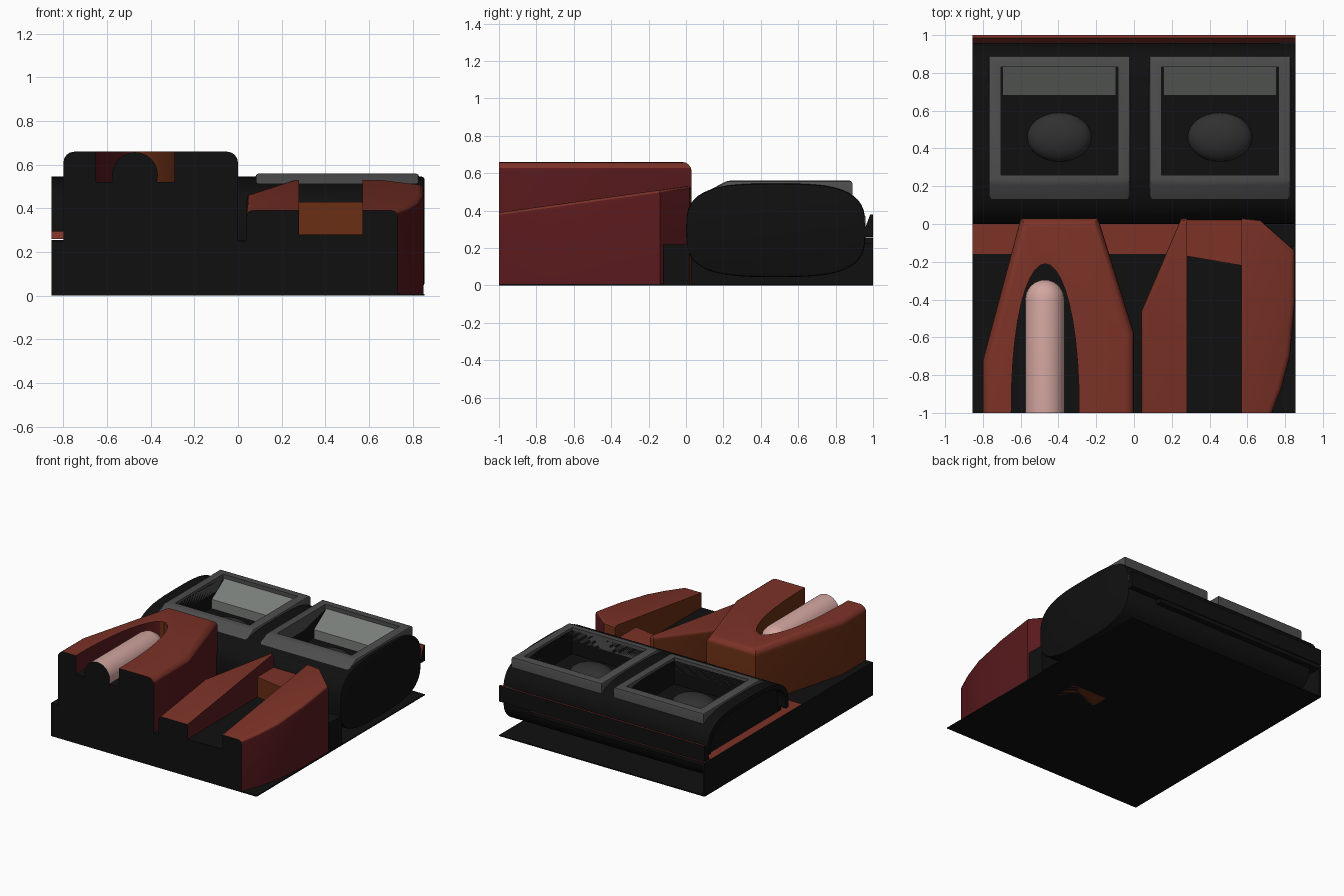
import bpy, bmesh, math
from mathutils import Vector

if "Cube" in bpy.data.objects:
    bpy.data.objects.remove(bpy.data.objects["Cube"])

COLOURS = {
    "black": (.005, .005, .005), "red": (.2, .032, .02), "dark_red": (.1, .01, .012),
    "brown": (.14, .027, .007), "pink": (.65, .38, .35), "grey": (.075, .075, .075),
    "light_grey": (.19, .205, .19), "charcoal": (.03, .03, .03)}
MATS = {}
for n, c in COLOURS.items():
    MATS[n] = bpy.data.materials.new(n)
    MATS[n].diffuse_color = (*c, 1)


def finish(name, bm, rule):
    """Make an object; rule is a colour name or a function (centre, normal) -> name."""
    bmesh.ops.recalc_face_normals(bm, faces=bm.faces)
    me = bpy.data.meshes.new(name)
    bm.to_mesh(me)
    bm.free()
    ob = bpy.data.objects.new(name, me)
    bpy.context.collection.objects.link(ob)
    paint(ob, rule)
    return ob


def paint(ob, rule):
    me = ob.data
    me.materials.clear()
    names = []
    for p in me.polygons:
        n = rule if isinstance(rule, str) else rule(p.center, p.normal)
        if n not in names:
            names.append(n)
        p.material_index = names.index(n)
    for n in names:
        me.materials.append(MATS[n])


def prism(pts, axis, a, b):
    """Extrude a profile: axis z takes (x, y) points, axis x takes (y, z) points."""
    bm = bmesh.new()
    vec = (lambda p, t: (p[0], p[1], t)) if axis == "z" else (lambda p, t: (t, p[0], p[1]))
    face = bm.faces.new([bm.verts.new(vec(p, a)) for p in pts])
    r = bmesh.ops.extrude_face_region(bm, geom=[face])
    d = Vector(vec((0, 0), b - a))
    bmesh.ops.translate(bm, vec=d, verts=[v for v in r["geom"] if isinstance(v, bmesh.types.BMVert)])
    bmesh.ops.recalc_face_normals(bm, faces=bm.faces)
    return bm


def box(x0, x1, y0, y1, z0, z1):
    return prism([(x0, y0), (x1, y0), (x1, y1), (x0, y1)], "z", z0, z1)


def bevel(bm, test, w, seg):
    edges = [e for e in bm.edges if test(*[v.co for v in e.verts])]
    bmesh.ops.bevel(bm, geom=edges, offset=w, segments=seg, profile=.5, affect="EDGES")


def cut(ob, bm):
    cutter = finish("cutter", bm, "black")
    mod = ob.modifiers.new("cut", "BOOLEAN")
    mod.operation, mod.solver, mod.object = "DIFFERENCE", "EXACT", cutter
    bpy.context.view_layer.update()
    ev = ob.evaluated_get(bpy.context.evaluated_depsgraph_get())
    me = bpy.data.meshes.new_from_object(ev)
    ob.modifiers.clear()
    ob.data = me
    bpy.data.objects.remove(cutter)


def smooth(ob):
    bpy.ops.object.select_all(action="DESELECT")
    ob.select_set(True)
    bpy.context.view_layer.objects.active = ob
    bpy.ops.object.shade_smooth_by_angle(angle=math.radians(32))


def block_rule(c, n):
    if n.y < -.9 and c.y < -.99 or n.z < -.9:
        return "black"
    if n.z > .35:
        return "red"
    if n.x > .35:
        return "dark_red"
    return "brown"


# base: floor plate, front body, left wall, deck and rear lip
finish("floor_plate", box(-.855, .855, -.16, 1, 0, .008), "black")
finish("front_corner_plate", box(.5, .855, -1, -.16, 0, .008), "black")
finish("front_body", box(-.855, .6, -1, -.16, 0, .25), "black")
finish("left_wall", box(-.855, -.84, -.16, 1, 0, .25), "black")
finish("deck", box(-.855, .6, -.16, 1, .225, .255),
       lambda c, n: "red" if n.z > .5 else "black")
finish("rear_lip", prism([(.94, .26), (1, .26), (1, .38), (.985, .38)], "x", -.855, .855),
       lambda c, n: "black" if abs(n.x) > .5 or n.y > .5 or n.z < -.5 else "red")
finish("corner_support", box(.68, .85, -.12, .02, 0, .22), "black")

# left block with a tapered plan and rounded top
plan = [(-.8, -1), (0, -1), (0, -.58), (-.19, .03), (-.6, .03), (-.8, -.72)]
bm = prism(plan, "z", 0, .66)
bevel(bm, lambda a, b: min(a.z, b.z) > .6 and max(a.y, b.y) > -.99, .05, 4)
left_block = finish("left_block", bm, "red")

# arched groove cut in the left block
arch = [(-.47 + .18 * math.cos(t), -1 + .79 * math.sin(t) ** .9)
        for t in [math.pi * (i + .001) / 20.002 for i in range(21)]]
cut(left_block, prism([(-.65, -1.1), (-.29, -1.1)] + arch, "z", .52, .8))
paint(left_block, lambda c, n: "black" if n.z > .9 and c.z < .53 else block_rule(c, n))
smooth(left_block)

# rounded bar lying in the groove, domed at its rear end
bm = bmesh.new()
R, rings = .105, []
for y, r in [(-1, R), (-.4, R)] + [(-.4 + R * math.sin(a), R * math.cos(a)) for a in (.35, .7, 1.05, 1.4)]:
    rings.append([bm.verts.new((-.472 + r * math.cos(k * math.pi / 12), y,
                                .553 + r * math.sin(k * math.pi / 12))) for k in range(24)])
for a, b in zip(rings, rings[1:]):
    for k in range(24):
        bm.faces.new([a[k], a[k - 1], b[k - 1], b[k]])
bm.faces.new(rings[0])
bm.faces.new(rings[-1])
smooth(finish("groove_bar", bm, lambda c, n: "black" if n.y < -.9 else "pink"))


# right block: two rising prongs either side of a channel
def prong(name, pts, inner):
    b = prism(pts, "z", 0, 1)
    for v in b.verts:
        if v.co.z > .5:
            v.co.z = .39 + .14 * (v.co.y + 1)
    bevel(b, lambda p, q: min(p.z, q.z) > .2 and max(p.y, q.y) > -.99
          and not (abs(p.x - inner) < .001 and abs(q.x - inner) < .001), .025, 3)
    smooth(finish(name, b, block_rule))


prong("inner_prong", [(.04, -1), (.28, -1), (.28, .03), (.25, .03), (.04, -.46)], .28)
prong("outer_prong", [(.57, -1), (.73, -1), (.78, -.87), (.825, -.7), (.85, -.42),
                      (.85, -.14), (.67, .02), (.57, .03)], .57)
finish("channel_floor", box(.27, .58, -1, -.15, 0, .28), "black")
finish("channel_end", prism([(.28, -.17), (.57, -.22), (.57, .03), (.28, .03)], "z", 0, .43),
       lambda c, n: "red" if n.z > .5 else "brown")


# rear pod with a rounded cross-section
def pod_curve(scale, t0, t1, n):
    out = []
    for i in range(n + 1):
        t = t0 + (t1 - t0) * i / n
        c, s = math.cos(t), math.sin(t)
        out.append((.48 + scale * .48 * math.copysign(abs(c) ** .62, c),
                    .295 + (.25 + .48 * (scale - 1)) * math.copysign(abs(s) ** .62, s)))
    return out


bm = prism(pod_curve(1, 0, 2 * math.pi * 47 / 48, 47), "x", -.79, .855)
bevel(bm, lambda a, b: min(a.x, b.x) > .85, .012, 2)
pod = finish("pod", bm, "black")
shell = pod_curve(1, 0, math.pi, 24) + pod_curve(.93, math.pi, 0, 24)
smooth(finish("pod_left_shell", prism(shell, "x", -.855, -.78), "black"))
for cx in (-.395, .455):
    cut(pod, box(cx - .31, cx + .31, .26, .83, .36, .8))
paint(pod, "black")
smooth(pod)

# two framed wells on the pod, each with a slanted panel and a low dome
for side, cx in (("left", -.395), ("right", .455)):
    bm = prism([(.08, .46), (.89, .46), (.89, .56), (.22, .56), (.08, .485)], "x", cx - .375, cx + .375)
    bevel(bm, lambda a, b: min(a.z, b.z) > .47, .015, 2)
    frame = finish(side + "_frame", bm, "grey")
    cut(frame, box(cx - .31, cx + .31, .26, .83, .3, .8))
    paint(frame, "grey")
    smooth(frame)
    finish(side + "_slanted_panel", prism([(.68, .36), (.83, .36), (.83, .53), (.68, .43)], "x",
                                          cx - .3, cx + .3), "light_grey")
    bm = bmesh.new()
    bmesh.ops.create_uvsphere(bm, u_segments=32, v_segments=16, radius=1)
    for v in bm.verts:
        v.co = (cx + .17 * v.co.x, .46 + .13 * v.co.y, .36 + .08 * v.co.z)
    smooth(finish(side + "_dome", bm, "charcoal"))

# small clips at the right end of the pod
finish("rear_clip", box(.77, .85, .92, .96, .33, .37), "grey")
finish("front_clip", box(.77, .85, .01, .06, .36, .4), "black")

for m in bpy.data.materials:
    if m.users and not m.is_grease_pencil:
        m.use_nodes = True
        m.node_tree.nodes["Principled BSDF"].inputs["Base Color"].default_value = m.diffuse_color
